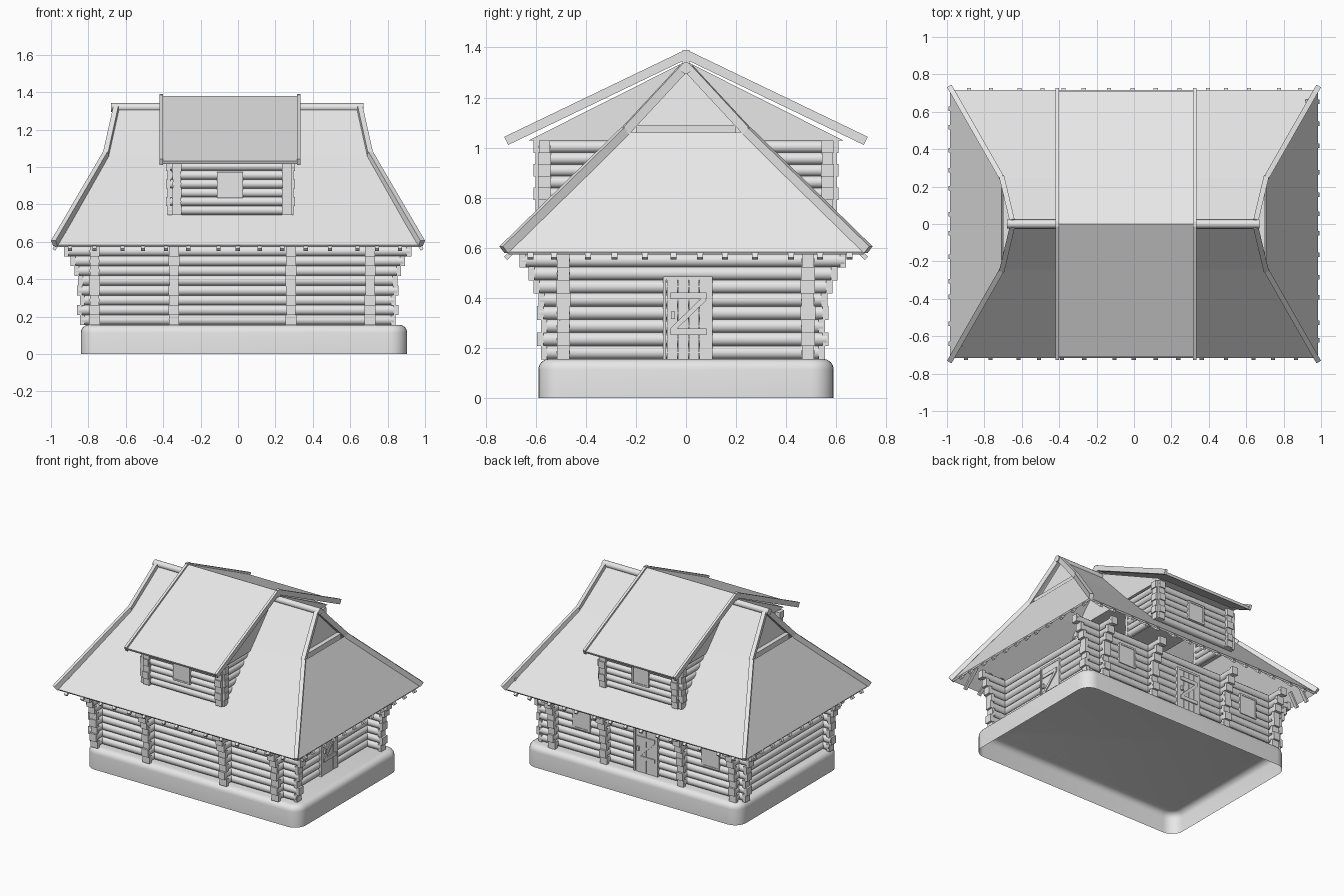
import bpy, bmesh, math, random
from mathutils import Vector, Matrix

random.seed(4)
if "Cube" in bpy.data.objects:
    bpy.data.objects.remove(bpy.data.objects["Cube"])

grey = bpy.data.materials.new("plain grey")
grey.use_nodes = True
grey.diffuse_color = (0.8, 0.8, 0.8, 1)
grey.node_tree.nodes["Principled BSDF"].inputs["Base Color"].default_value = (0.8, 0.8, 0.8, 1)


def finish(bm, name, smooth=False):
    mesh = bpy.data.meshes.new(name)
    bm.to_mesh(mesh)
    bm.free()
    mesh.materials.append(grey)
    ob = bpy.data.objects.new(name, mesh)
    bpy.context.collection.objects.link(ob)
    if smooth:
        bpy.ops.object.select_all(action='DESELECT')
        ob.select_set(True)
        bpy.context.view_layer.objects.active = ob
        bpy.ops.object.shade_smooth_by_angle(angle=math.radians(40))
    return ob


def frame(p, q):
    """Matrix at the middle of p-q, local x along it, local z upward."""
    p, q = Vector(p), Vector(q)
    d = (q - p).normalized()
    side = Vector((0, 0, 1)).cross(d).normalized()
    rot = Matrix((d, side, d.cross(side))).transposed().to_4x4()
    return Matrix.Translation((p + q) / 2) @ rot, (q - p).length


def beam(bm, p, q, w, h):
    m, length = frame(p, q)
    bmesh.ops.create_cube(bm, size=1, matrix=m @ Matrix.Diagonal((length, w, h, 1)))


def pole(bm, p, q, r):
    m, length = frame(p, q)
    bmesh.ops.create_cone(bm, cap_ends=True, segments=12, radius1=r, radius2=r, depth=length,
                          matrix=m @ Matrix.Rotation(math.pi / 2, 4, 'Y'))


def log(bm, p, q, r):
    """Round log with a squared block at each end."""
    p, q = Vector(p), Vector(q)
    d = (q - p).normalized() * 0.025
    pole(bm, p + d * 0.3, q - d * 0.3, r)
    for a, b in ((p, p + d), (q - d, q)):
        beam(bm, a, b, 2 * r * random.uniform(0.86, 1.08), 2 * r)


# Stone foundation: open underneath, rounded corners and top rim
bm = bmesh.new()
bmesh.ops.create_cube(bm, size=1, matrix=Matrix.Translation((0.032, 0, 0.078)) @
                      Matrix.Diagonal((1.745, 1.18, 0.156, 1)))
upright = [e for e in bm.edges if abs(e.verts[0].co.z - e.verts[1].co.z) > 0.1]
bmesh.ops.bevel(bm, geom=upright, offset=0.09, segments=6, profile=0.5, affect='EDGES')
rim = [e for e in bm.edges if all(v.co.z > 0.15 for v in e.verts)]
bmesh.ops.bevel(bm, geom=rim, offset=0.042, segments=4, profile=0.5, affect='EDGES')
bmesh.ops.delete(bm, geom=[f for f in bm.faces if f.normal.z < -0.9], context='FACES')
finish(bm, "foundation", True)

# Log walls, corbelled outward at the top rows
WALL_Y = (-0.49, 0.487)
WALL_X = (-0.767, -0.343, 0.283, 0.706)
SPREAD = (0, 0.015, 0, 0.015, 0.01, 0.03, 0.05, 0.085)
ROW = 0.0525
for name, along_x in (("long_log_walls", True), ("cross_log_walls", False)):
    bm = bmesh.new()
    for i, t in enumerate(SPREAD):
        z = 0.156 + ROW * (i + 0.5)
        if along_x:
            for y in WALL_Y:
                log(bm, (-0.845 - t, y, z), (0.842 + t, y, z), 0.0275)
        else:
            for x in WALL_X:
                log(bm, (x, -0.58 - t, z), (x, 0.555 + t, z), 0.0275)
    finish(bm, name, True)

# Main roof: half hips below small gables
RIDGE, KNEE, EAVE = (0.655, 0, 1.315), (0.705, 0.24, 1.055), (0.98, 0.712, 0.578)


def shell(name, polys, thick):
    bm = bmesh.new()
    for poly in polys:
        bm.faces.new([bm.verts.new(c) for c in poly])
    bmesh.ops.remove_doubles(bm, verts=bm.verts, dist=0.0005)
    bmesh.ops.recalc_face_normals(bm, faces=bm.faces)
    ob = finish(bm, name)
    mod = ob.modifiers.new("thickness", 'SOLIDIFY')
    mod.thickness, mod.offset = thick, 0
    return ob


def at(p, sx, sy):
    return (p[0] * sx, p[1] * sy, p[2])


polys = []
for s in (-1, 1):
    for a, b in ((RIDGE, KNEE), (KNEE, EAVE)):
        polys.append([at(a, -1, s), at(a, 1, s), at(b, 1, s), at(b, -1, s)])
    polys.append([at(KNEE, s, -1), at(KNEE, s, 1), at(EAVE, s, 1), at(EAVE, s, -1)])
shell("main_roof", polys, 0.014)

# Recessed gable walls and their sill beams
bm = bmesh.new()
for s in (-1, 1):
    foot, top = (0.675, 0.235, 1.05), (0.63, 0, 1.305)
    bm.faces.new([bm.verts.new(c) for c in (at(foot, s, -1), at(foot, s, 1), at(top, s, 1))])
    beam(bm, (s * 0.683, -0.2, 1.07), (s * 0.683, 0.2, 1.07), 0.035, 0.04)
finish(bm, "gable_walls")

# Rails down the gables and hips
bm = bmesh.new()
for sx in (-1, 1):
    for sy in (-1, 1):
        path = [(0.65, 0.012, 1.315), (0.705, 0.243, 1.066), (0.982, 0.728, 0.592)]
        for a, b in zip(path, path[1:]):
            beam(bm, at(a, sx, sy), at(b, sx, sy), 0.028, 0.036)
finish(bm, "hip_rails")

# Ridge pole
bm = bmesh.new()
pole(bm, (-0.68, 0, 1.318), (0.672, 0, 1.318), 0.023)
finish(bm, "ridge_pole", True)

# Rafter tails under all four eaves
bm = bmesh.new()
for s in (-1, 1):
    for i in range(15):
        x = -0.88 + i * 0.126 + random.uniform(-0.02, 0.02)
        beam(bm, (x, s * 0.6, 0.672), (x, s * 0.72, 0.558), 0.022, 0.018)
    for i in range(12):
        y = -0.64 + i * 0.116 + random.uniform(-0.02, 0.02)
        beam(bm, (s * 0.925, y, 0.655), (s * 0.985, y, 0.557), 0.024, 0.018)
finish(bm, "rafter_tails")

# Dormer roof: one shallow gable across the ridge
X0, X1 = -0.41, 0.325
TOP, LOW, REACH = 1.37, 1.025, 0.708
shell("dormer_roof", [[(X0, 0, TOP), (X1, 0, TOP), (X1, s * REACH, LOW), (X0, s * REACH, LOW)]
                      for s in (-1, 1)], 0.018)
bm = bmesh.new()
for x in (X0, X1):
    for s in (-1, 1):
        beam(bm, (x, 0, TOP + 0.002), (x, s * 0.718, LOW + 0.002), 0.018, 0.036)
    beam(bm, (x - 0.01, 0, 1.345), (x + 0.01, 0, 1.345), 0.028, 0.09)
finish(bm, "dormer_bargeboards")

# Dormer gable infill under the slopes
bm = bmesh.new()
ends = [[bm.verts.new((x, y, z)) for y, z in ((-0.63, 1.028), (0.63, 1.028), (0, 1.345))]
        for x in (-0.355, 0.29)]
for e in ends:
    bm.faces.new(e)
for i in range(3):
    j = (i + 1) % 3
    bm.faces.new((ends[0][i], ends[0][j], ends[1][j], ends[1][i]))
bmesh.ops.recalc_face_normals(bm, faces=bm.faces)
finish(bm, "dormer_gables")

# Dormer log walls, front and back
bm = bmesh.new()
for s in (-1, 1):
    for i in range(6):
        z = 0.745 + 0.047 * (i + 0.5)
        t = 0.008 * (i % 2)
        log(bm, (-0.378 - t, s * 0.565, z), (0.298 + t, s * 0.565, z), 0.0245)
        for x in (-0.327, 0.262):
            log(bm, (x, s * (0.602 + t), z), (x, s * 0.25, z), 0.0245)
finish(bm, "dormer_log_walls", True)


# Doors and windows, placed by (across, up, outward) on a wall
def board(bm, place, u0, v0, u1, v1, depth, thick, height):
    beam(bm, place(u0, v0, depth), place(u1, v1, depth), thick, height)


def door(name, place):
    bm = bmesh.new()
    for i in range(4):
        u = -0.075 + i * 0.043
        board(bm, place, u, 0.316, u + 0.041, 0.316, 0.018, 0.03, 0.32)
    for u in (-0.085, 0.1):
        board(bm, place, u - 0.006, 0.318, u + 0.006, 0.318, 0.018, 0.036, 0.325)
    board(bm, place, -0.09, 0.478, 0.106, 0.478, 0.018, 0.036, 0.014)
    for v in (0.265, 0.408):
        board(bm, place, -0.062, v, 0.082, v, 0.036, 0.008, 0.026)
    board(bm, place, -0.055, 0.272, 0.075, 0.398, 0.036, 0.008, 0.02)
    board(bm, place, -0.06, 0.33, -0.044, 0.33, 0.04, 0.016, 0.03)
    finish(bm, name)


def window(name, place, w, h):
    bm = bmesh.new()
    board(bm, place, -w / 2, 0, w / 2, 0, 0.014, 0.03, h)
    for s in (-1, 1):
        board(bm, place, s * w / 2 - 0.006, 0, s * w / 2 + 0.006, 0, 0.016, 0.034, h + 0.012)
        board(bm, place, -w / 2, s * h / 2, w / 2, s * h / 2, 0.016, 0.034, 0.012)
    finish(bm, name)


door("side_door", lambda u, v, d: (WALL_X[-1] + d, u, v))
door("back_door", lambda u, v, d: (-0.03 - u, WALL_Y[1] + d, v))
for side, x in (("left", 0.49), ("right", -0.56)):
    window("back_window_" + side, lambda u, v, d: (x - u, WALL_Y[1] + d, 0.41 + v), 0.13, 0.14)
for side, s in (("front", -1), ("back", 1)):
    window("dormer_window_" + side, lambda u, v, d: (-0.043 + u, s * (0.565 + d), 0.904 + v), 0.125, 0.128)
